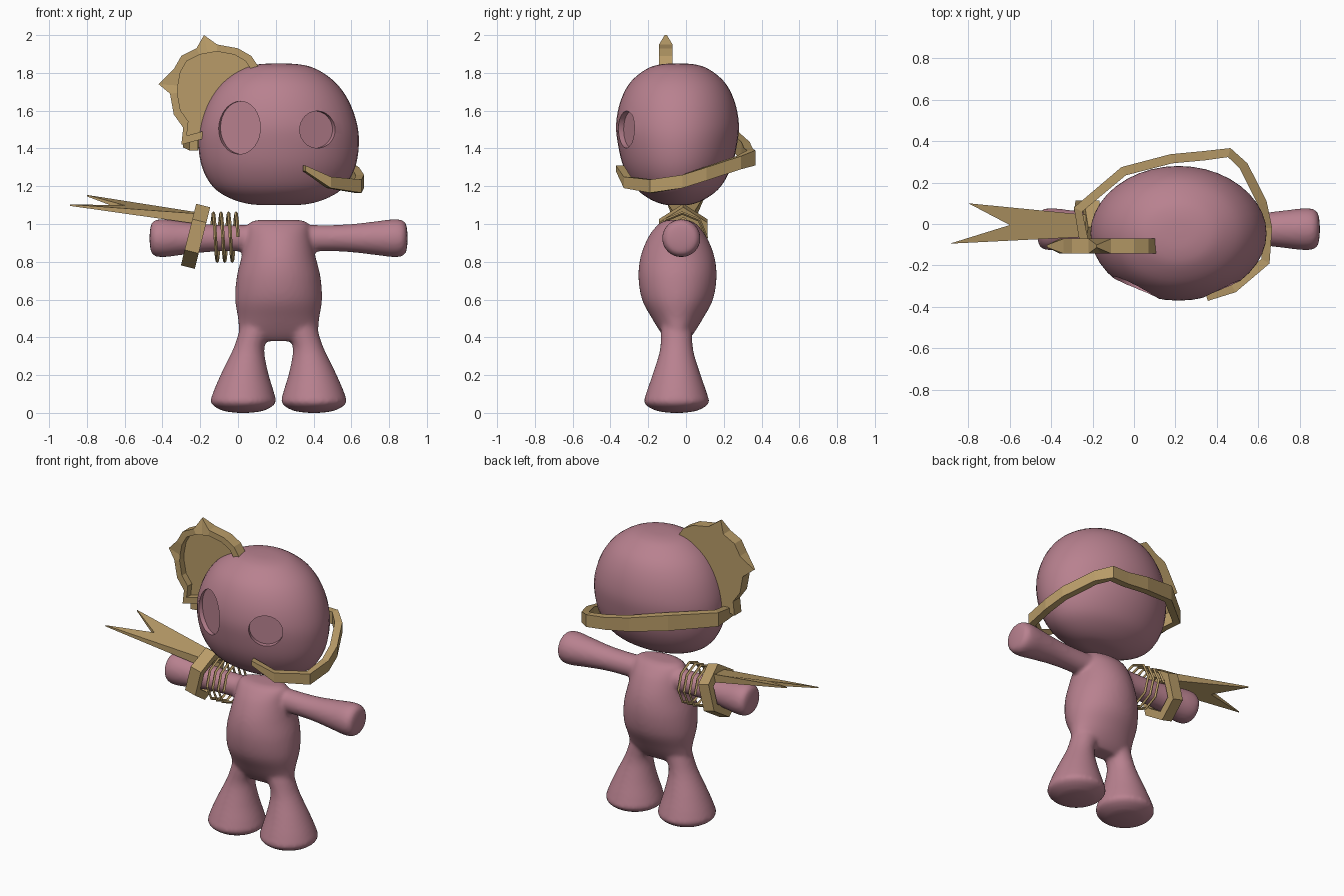
import bpy, bmesh, math
from mathutils import Vector, Matrix

cube = bpy.data.objects.get("Cube")
if cube:
    bpy.data.objects.remove(cube, do_unlink=True)

CX, CY = 0.215, -0.045   # centre of the body


def material(name, rgb):
    m = bpy.data.materials.new(name)
    m.use_nodes = True
    m.diffuse_color = (*rgb, 1)
    m.node_tree.nodes["Principled BSDF"].inputs["Base Color"].default_value = (*rgb, 1)
    return m


PINK = material("dusty pink", (0.48, 0.22, 0.275))
KHAKI = material("khaki", (0.48, 0.33, 0.138))


def finish(name, bm, mat):
    bmesh.ops.recalc_face_normals(bm, faces=bm.faces)
    me = bpy.data.meshes.new(name)
    bm.to_mesh(me)
    bm.free()
    me.materials.append(mat)
    ob = bpy.data.objects.new(name, me)
    bpy.context.collection.objects.link(ob)
    return ob


def select(*obs):
    bpy.ops.object.select_all(action="DESELECT")
    for o in obs:
        o.select_set(True)
    bpy.context.view_layer.objects.active = obs[0]


def apply_all(ob):
    select(ob)
    for m in list(ob.modifiers):
        bpy.ops.object.modifier_apply(modifier=m.name)


def skin(bm, rings, closed=False):
    """Join rings of points with quads, capping the ends unless closed."""
    vs = [[bm.verts.new(p) for p in r] for r in rings]
    n = len(vs[0])
    pairs = list(zip(vs, vs[1:])) + ([(vs[-1], vs[0])] if closed else [])
    for a, b in pairs:
        for i in range(n):
            j = (i + 1) % n
            bm.faces.new((a[i], a[j], b[j], b[i]))
    if not closed:
        bm.faces.new(vs[0])
        bm.faces.new(vs[-1])


def smooth_stations(rows, steps=4):
    """Catmull-Rom interpolation through the profile rows."""
    rows = [Vector(r) for r in rows]
    out = []
    for i in range(len(rows) - 1):
        p0, p1, p2 = rows[max(i - 1, 0)], rows[i], rows[i + 1]
        p3 = rows[min(i + 2, len(rows) - 1)]
        for s in range(steps):
            t = s / steps
            out.append(p1 + (p2 - p0) * t / 2 + (2 * p0 - 5 * p1 + 4 * p2 - p3) * t * t / 2
                       + (3 * p1 - p0 - 3 * p2 + p3) * t ** 3 / 2)
    return out + [rows[-1]]


def loft(name, rows, place, segs=40):
    """Rows hold height, offset and two radii; place maps them into space."""
    bm = bmesh.new()
    rings = []
    for h, off, a, b in smooth_stations(rows):
        a, b = max(a, 0.004), max(b, 0.004)
        rings.append([place(h, off + a * math.cos(k * math.tau / segs), b * math.sin(k * math.tau / segs))
                      for k in range(segs)])
    skin(bm, rings)
    return finish(name, bm, PINK)


# Head with recessed eye sockets
head = loft("head", [
    (1.1, 0, .01, .01), (1.105, 0, .15, .08), (1.14, 0, .265, .16), (1.2, 0, .35, .23),
    (1.3, 0, .405, .285), (1.42, 0, .425, .315), (1.53, 0, .415, .325), (1.65, 0, .372, .302),
    (1.75, 0, .3, .25), (1.82, 0, .2, .165), (1.845, 0, .11, .09), (1.85, 0, .01, .01)],
    lambda h, u, v: (CX + u, CY + v, h))
for x, z, rx, rz, turn in ((0.0, 1.51, .122, .14, -25), (.425, 1.5, .103, .098, 25)):
    bm = bmesh.new()
    bmesh.ops.create_cone(bm, cap_ends=True, segments=32, radius1=1, radius2=1, depth=1)
    frame = (Matrix.Translation((x, -.325, z)) @ Matrix.Rotation(math.radians(turn), 4, "Z")
             @ Matrix.Diagonal((rx, .085, rz, 1)) @ Matrix.Rotation(math.pi / 2, 4, "X"))
    bmesh.ops.transform(bm, matrix=frame, verts=bm.verts)
    cutter = finish("socket_cutter", bm, PINK)
    cutter.hide_render = True
    mod = head.modifiers.new("socket", "BOOLEAN")
    mod.operation, mod.solver, mod.object = "DIFFERENCE", "EXACT", cutter
    apply_all(head)
    bpy.data.objects.remove(cutter, do_unlink=True)

# Torso, legs and arms blended into one soft body
body = loft("body", [
    (.38, 0, .15, .05), (.42, 0, .205, .085), (.5, 0, .215, .135), (.6, 0, .23, .188),
    (.72, 0, .222, .207), (.83, 0, .195, .195), (.93, 0, .173, .155), (.99, 0, .163, .11),
    (1.015, 0, .14, .075), (1.022, 0, .09, .04)],
    lambda h, u, v: (CX + u, CY + v, h))
limbs = []
for side in (-1, 1):
    limbs.append(loft("leg", [
        (0, .187, .03, .03), (.012, .187, .11, .11), (.05, .187, .17, .17), (.1, .186, .164, .162),
        (.2, .18, .128, .128), (.3, .166, .093, .096), (.36, .152, .08, .085), (.43, .125, .085, .083),
        (.5, .1, .09, .08)],
        lambda h, u, v: (CX + side * u, CY - .005 + v, h)))
    limbs.append(loft("arm", [
        (.1, 0, .07, .07), (.2, 0, .07, .07), (.3, 0, .07, .072), (.4, 0, .076, .078),
        (.52, 0, .09, .092), (.6, 0, .1, .101), (.65, 0, .097, .098), (.675, 0, .075, .075),
        (.683, 0, .02, .02)],
        lambda h, u, v: (CX + side * h, -.025 + v, .925 + u)))
select(body, *limbs)
bpy.ops.object.join()
mod = body.modifiers.new("blend", "REMESH")
mod.mode, mod.voxel_size = "VOXEL", .012
mod = body.modifiers.new("soften", "SMOOTH")
mod.factor, mod.iterations = .5, 8
apply_all(body)

for ob, angle in ((head, 35), (body, 60)):
    select(ob)
    bpy.ops.object.shade_smooth_by_angle(angle=math.radians(angle))

# Ragged ear plate with tapered spikes and a dished front
outline = [(.11, 1.83), (.07, 1.89), (0, 1.93), (-.11, 1.95), (-.18, 2), (-.22, 1.93), (-.3, 1.89),
           (-.34, 1.82), (-.42, 1.74), (-.36, 1.69), (-.34, 1.58), (-.29, 1.51), (-.3, 1.42),
           (-.15, 1.46), (-.1, 1.6), (0, 1.74)]
spikes = {4, 8}
middle = Vector((-.12, 1.72))
front, back, rim, floor = [], [], [], []
for i, p in enumerate(outline):
    half = .006 if i in spikes else .036
    q = middle + (Vector(p) - middle) * (.66 if i in spikes else .84)
    back.append((p[0], -.107 + half, p[1]))
    front.append((p[0], -.107 - half, p[1]))
    rim.append((q.x, -.143, q.y))
    floor.append((q.x, -.1, q.y))
bm = bmesh.new()
skin(bm, [back, front, rim, floor])
finish("ear", bm, KHAKI)


def ribbon(name, path, heights, thick):
    """Flat upright band swept along a path."""
    pts = [Vector(p) for p in path]
    rings = []
    for i, p in enumerate(pts):
        d = pts[min(i + 1, len(pts) - 1)] - pts[max(i - 1, 0)]
        out = Vector((d.y, -d.x, 0)).normalized() * thick / 2
        up = Vector((0, 0, heights[i] / 2))
        rings.append([p + out + up, p + out - up, p - out - up, p - out + up])
    bm = bmesh.new()
    skin(bm, rings)
    return finish(name, bm, KHAKI)


# Strap around the jaw and back of the head
ribbon("head_strap", [
    (.35, -.35, 1.295), (.48, -.31, 1.22), (.635, -.18, 1.2), (.645, -.02, 1.225), (.62, .1, 1.265),
    (.53, .28, 1.325), (.46, .345, 1.35), (.34, .33, 1.36), (.18, .315, 1.39), (-.05, .255, 1.44),
    (-.27, .07, 1.45), (-.235, -.12, 1.42)],
    [.03, .06, .07, .07, .07, .07, .08, .08, .09, .1, .09, .06], .045)

# Tilted six-sided cuff on the right wrist
bm = bmesh.new()
tilt = Matrix.Translation((-.225, -.015, .935)) @ Matrix.Rotation(math.radians(14), 4, "Y")
profile = ((-.038, .112), (-.038, .168), (.038, .168), (.038, .112))
skin(bm, [[tilt @ Vector((x, r * .88 * math.cos(a), r * math.sin(a))) for x, r in profile]
          for a in (math.radians(30 + 60 * k) for k in range(6))], closed=True)
finish("wrist_cuff", bm, KHAKI)

# Forked blade fixed to the cuff
fork = [(-.19, -.06, 1.025), (-.89, -.095, 1.1), (-.6, -.005, 1.085), (-.8, .1, 1.15), (-.19, .04, 1.03)]
bm = bmesh.new()
skin(bm, [[Vector(p) + Vector((0, 0, s * t)) for p, t in zip(fork, (.028, .004, .014, .004, .028))]
          for s in (-1, 1)])
finish("forked_blade", bm, KHAKI)

# Wire wrapped around the right arm
turns, sides = 3.5, 8
rings = []
for k in range(int(turns * sides) + 1):
    a = k / sides * math.tau
    radial = Vector((0, math.cos(a), math.sin(a)))
    centre = Vector((-.14 + .14 * k / (turns * sides), -.02, .93)) + radial * .128
    rings.append([centre + radial * .009 * math.cos(b) + Vector((.009 * math.sin(b), 0, 0))
                  for b in (j * math.tau / 4 for j in range(4))])
bm = bmesh.new()
skin(bm, rings)
finish("arm_wire", bm, KHAKI)
